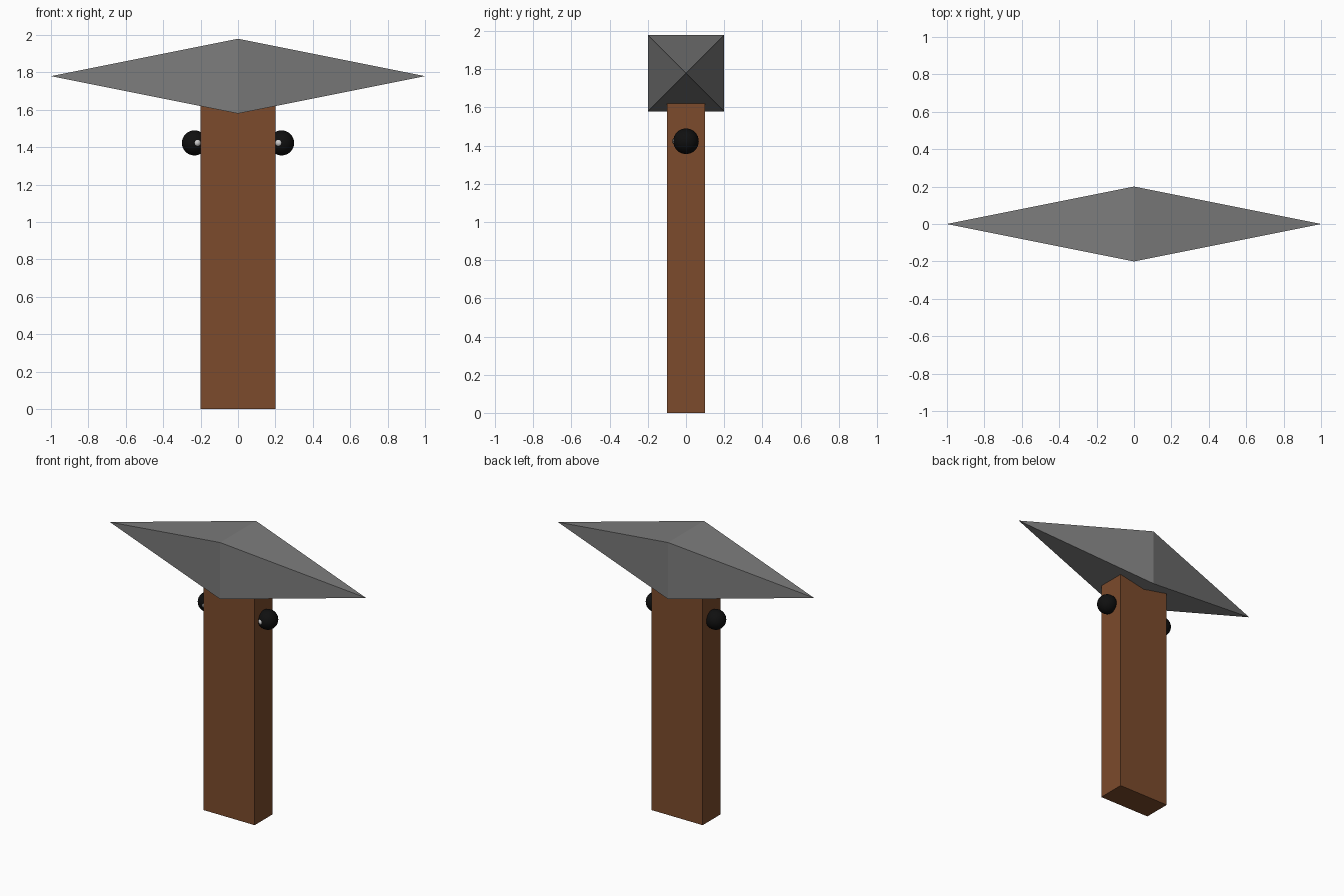
import bpy, bmesh

if "Cube" in bpy.data.objects:
    bpy.data.objects.remove(bpy.data.objects["Cube"])

HEAD_Z = 1.78


def material(name, color):
    m = bpy.data.materials.new(name)
    m.diffuse_color = (*color, 1)
    m.use_nodes = True
    m.node_tree.nodes["Principled BSDF"].inputs["Base Color"].default_value = m.diffuse_color
    return m


brown = material("brown", (0.2, 0.07, 0.025))
steel = material("dark_grey", (0.2, 0.2, 0.2))
black = material("black", (0.005, 0.005, 0.005))
white = material("white", (0.8, 0.8, 0.8))


def ball(name, loc, radius, mat):
    bpy.ops.mesh.primitive_uv_sphere_add(segments=32, ring_count=16, radius=radius, location=loc)
    ob = bpy.context.object
    ob.name = name
    ob.data.materials.append(mat)
    bpy.ops.object.shade_smooth()
    return ob


# Handle: rectangular block running up into the head
bpy.ops.mesh.primitive_cube_add(size=1, location=(0, 0, HEAD_Z / 2))
handle = bpy.context.object
handle.name = "handle"
handle.scale = (0.4, 0.2, HEAD_Z)
handle.data.materials.append(brown)

# Head: square section in the middle, tapering to a point on each side
bm = bmesh.new()
ring = [bm.verts.new((0, y, z)) for y, z in ((-0.2, -0.2), (0.2, -0.2), (0.2, 0.2), (-0.2, 0.2))]
for x in (-1, 1):
    tip = bm.verts.new((x, 0, 0))
    for i in range(4):
        bm.faces.new((ring[i], ring[(i + 1) % 4], tip))
bmesh.ops.recalc_face_normals(bm, faces=bm.faces)
mesh = bpy.data.meshes.new("head")
bm.to_mesh(mesh)
bm.free()
head = bpy.data.objects.new("head", mesh)
head.location.z = HEAD_Z
mesh.materials.append(steel)
bpy.context.collection.objects.link(head)

# Eyes with small forward-facing pupils, one on each side of the handle
for side, s in (("left", -1), ("right", 1)):
    ball(side + "_eye", (s * 0.233, 0, 1.423), 0.067, black)
    ball(side + "_pupil", (s * 0.219, -0.05, 1.423), 0.021, white)
